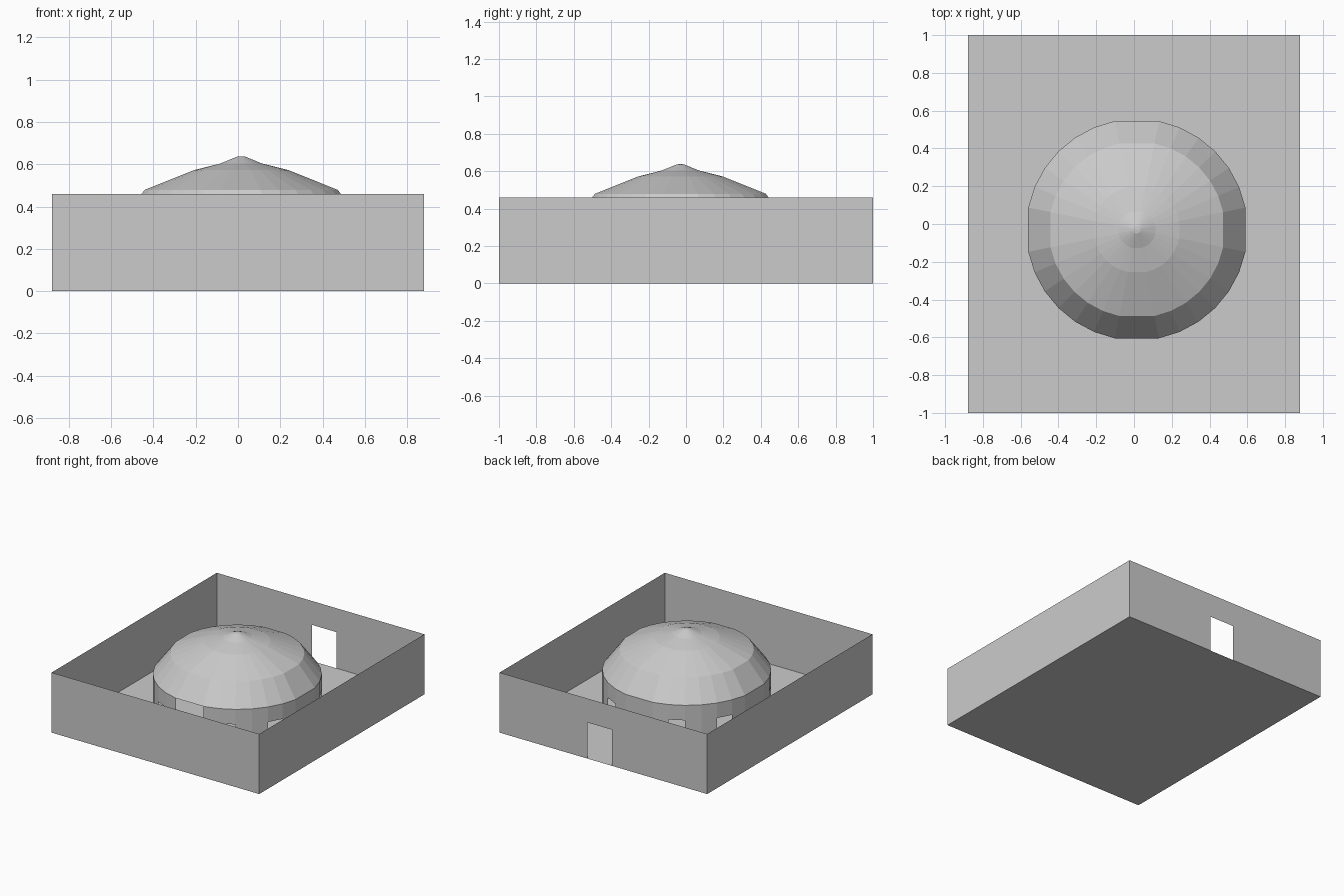
import bpy
from math import cos, sin, radians

if "Cube" in bpy.data.objects:
    bpy.data.objects.remove(bpy.data.objects["Cube"])

HX, HY, H = 0.88, 1.0, 0.46      # courtyard half sizes and wall height
CX, CY, EAVE = 0.015, -0.03, 0.32  # round house centre and eave height


def make(name, verts, faces):
    me = bpy.data.meshes.new(name)
    me.from_pydata(verts, [], faces)
    me.validate()
    me.update()
    ob = bpy.data.objects.new(name, me)
    bpy.context.collection.objects.link(ob)
    return ob


def panels(name, quads):
    """Upright sheet panels: (start xy, end xy, bottom z, top z)."""
    verts, faces = [], []
    for (ax, ay), (bx, by), z0, z1 in quads:
        n = len(verts)
        verts += [(ax, ay, z0), (bx, by, z0), (bx, by, z1), (ax, ay, z1)]
        faces.append((n, n + 1, n + 2, n + 3))
    return make(name, verts, faces)


# Courtyard floor
make("courtyard_floor",
     [(-HX, -HY, 0), (HX, -HY, 0), (HX, HY, 0), (-HX, HY, 0)], [(0, 1, 2, 3)])

# Thin perimeter walls, with a gateway in the back wall
G0, G1, GH = -0.075, 0.135, 0.277
panels("perimeter_wall", [
    ((-HX, -HY), (HX, -HY), 0, H),
    ((HX, -HY), (HX, HY), 0, H),
    ((HX, HY), (G1, HY), 0, H),
    ((G1, HY), (G0, HY), GH, H),
    ((G0, HY), (-HX, HY), 0, H),
    ((-HX, HY), (-HX, -HY), 0, H),
])

# Plan of the round house: a wide flat on each axis, six short sides between
STEP = 67 / 6
angles = [radians(90 * q + 11.5 + STEP * k) for q in range(4) for k in range(7)]
N = len(angles)


def ring(r):
    r /= cos(radians(11.5))      # r is the distance to the wide flats
    return [(CX + r * cos(a), CY + r * sin(a)) for a in angles]


# House wall: windows in the 2nd and 5th short sides, open doorway in front
R = 0.575
plan = ring(R)
quads = []
for i in range(N):
    a, b = plan[i], plan[(i + 1) % N]
    q, k = divmod(i, 7)
    if k in (1, 4):
        quads += [(a, b, 0, 0.10), (a, b, 0.205, EAVE)]
    elif (q, k) == (2, 6):
        continue
    else:
        quads.append((a, b, 0, EAVE))
panels("house_wall", quads)

# Faceted roof
profile = [(R, EAVE), (0.457, 0.479), (0.225, 0.572), (0.098, 0.604), (0.02, 0.636)]
verts = [(x, y, z) for r, z in profile for x, y in ring(r)]
faces = [(j * N + i, j * N + (i + 1) % N, (j + 1) * N + (i + 1) % N, (j + 1) * N + i)
         for j in range(len(profile) - 1) for i in range(N)]
top = (len(profile) - 1) * N
verts.append((CX, CY, 0.638))
faces += [(top + i, top + (i + 1) % N, len(verts) - 1) for i in range(N)]
make("house_roof", verts, faces)
